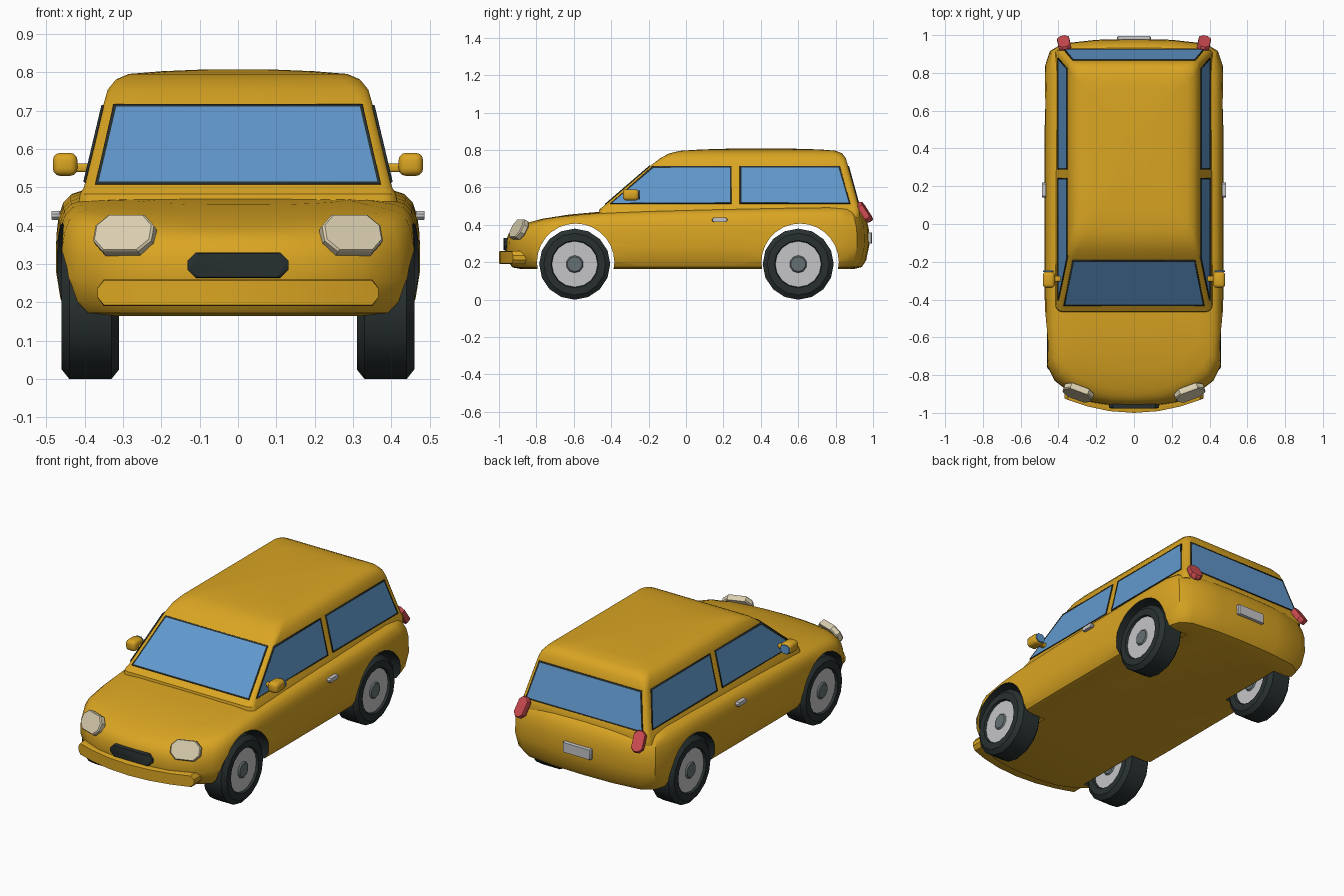
import bpy, bmesh, math
from mathutils import Vector, Matrix, Euler

if "Cube" in bpy.data.objects:
    bpy.data.objects.remove(bpy.data.objects["Cube"])

def mat(name, c):
    m = bpy.data.materials.new(name)
    m.diffuse_color = (*c, 1)
    m.use_nodes = True
    m.node_tree.nodes["Principled BSDF"].inputs["Base Color"].default_value = m.diffuse_color
    return m

YELLOW = mat("yellow paint", (0.70, 0.376, 0.016))
DARK = mat("dark rubber", (0.022, 0.03, 0.03))
GLASS = mat("blue glass", (0.12, 0.32, 0.62))
SILVER = mat("silver", (0.56, 0.56, 0.58))
HUB = mat("dark grey", (0.13, 0.16, 0.17))
CREAM = mat("cream lamp", (0.70, 0.62, 0.43))
RED = mat("red lamp", (0.60, 0.07, 0.08))

def finish(name, bm, mats, mirror=False, angle=35, fix=True):
    if fix:
        bmesh.ops.recalc_face_normals(bm, faces=bm.faces)
    me = bpy.data.meshes.new(name)
    bm.to_mesh(me)
    bm.free()
    for m in mats:
        me.materials.append(m)
    me.shade_smooth()
    me.set_sharp_from_angle(angle=math.radians(angle))
    ob = bpy.data.objects.new(name, me)
    bpy.context.collection.objects.link(ob)
    if mirror:
        ob.modifiers.new("mirror", 'MIRROR').use_mirror_merge = False
    return ob

def loft(rings):
    """Solid through closed rings, capped at both ends."""
    bm = bmesh.new()
    vs = [[bm.verts.new(p) for p in r] for r in rings]
    n = len(vs[0])
    for a, b in zip(vs, vs[1:]):
        for i in range(n):
            j = (i + 1) % n
            bm.faces.new((a[i], a[j], b[j], b[i]))
    bm.faces.new(vs[0])
    bm.faces.new(vs[-1])
    return bm

def lathe(profile, cy, cz, n=16):
    """Turn (x, radius) points about an x-axis line."""
    return loft([[(x, cy + r * math.sin(math.tau * i / n), cz + r * math.cos(math.tau * i / n))
                  for i in range(n)] for x, r in profile])

def pad(name, centre, size, cut, m, rot=(0, 0, 0), mirror=True):
    """Plate with cut corners, facing along y."""
    w, t, h = (s / 2 for s in size)
    o = [(w, cut - h), (w, h - cut), (w - cut, h), (cut - w, h),
         (-w, h - cut), (-w, cut - h), (cut - w, -h), (w - cut, -h)]
    e = min(0.006, t * 0.5)
    rings = [[(x * k, y, z * k) for x, z in o]
             for k, y in ((0.93, -t), (1, e - t), (1, t - e), (0.93, t))]
    bm = loft(rings)
    r = Euler([math.radians(a) for a in rot]).to_matrix().to_4x4()
    bmesh.ops.transform(bm, matrix=Matrix.Translation(centre) @ r, verts=bm.verts)
    return finish(name, bm, [m], mirror)

def lerp(table, v):
    for (a, p), (b, q) in zip(table, table[1:]):
        if v <= b:
            return p + (q - p) * max(0, (v - a) / (b - a))
    return table[-1][1]

# Lower body: plan outline stacked in rings, with a sloping top
HALF = [(0, -.965), (.12, -.96), (.22, -.945), (.33, -.9), (.42, -.83), (.46, -.75), (.47, -.6),
        (.472, -.45), (.475, -.2), (.475, .2), (.475, .6), (.47, .84), (.445, .915),
        (.38, .955), (.2, .975), (0, .98)]
PLAN = HALF + [(-x, y) for x, y in HALF[-2:0:-1]]
TOP = [(-.9, .395), (-.8, .425), (-.65, .447), (-.45, .465), (0, .48), (.9, .495)]
RINGS = [(.85, .92, 0), (.93, .96, .03), (.975, .983, .14), (1, 1, .38), (.998, .997, .65),
         (.985, .985, .8), (.96, .965, .91), (.92, .94, .97), (.86, .91, 1),
         (.74, .8, 1.01), (.62, .65, 1.02), (.5, .48, 1.02)]
bm = loft([[(x * sx, y * sy, .165 + t * (lerp(TOP, y * sy) - .165)) for x, y in PLAN]
           for sx, sy, t in RINGS])
body = finish("lower_body", bm, [YELLOW, DARK])

# Wheel arches cut into the hollow shell
for cy in (-.59, .61):
    bm = lathe([(.31, .207), (.6, .207)], cy, .2, 28)
    for f in bm.faces:
        f.material_index = 1
    cutter = finish("arch_cutter", bm, [YELLOW, DARK], mirror=True)
    cutter.hide_render = True
    b = body.modifiers.new("arch", 'BOOLEAN')
    b.operation, b.object, b.solver = 'DIFFERENCE', cutter, 'EXACT'
    bpy.context.view_layer.objects.active = body
    bpy.ops.object.modifier_apply(modifier=b.name)
    bpy.data.objects.remove(cutter)
bm = bmesh.new()
bm.from_mesh(body.data)
inner = [f for f in bm.faces if f.material_index == 1 and abs(f.normal.x) > .9]
bmesh.ops.delete(bm, geom=inner, context='FACES')
bm.to_mesh(body.data)
bm.free()
body.data.set_sharp_from_angle(angle=math.radians(35))

# Cabin: rounded rectangles stacked up to the roof
def rounded(z, yf, yb, hw, r, n=4):
    pts = []
    for k, (cx, cy) in enumerate(((hw - r, yb - r), (r - hw, yb - r), (r - hw, yf + r), (hw - r, yf + r))):
        for i in range(n + 1):
            a = math.pi / 2 * (k + i / n)
            pts.append((cx + r * math.cos(a), cy + r * math.sin(a), z))
    return pts

CABIN = [(.44, -.47, .93, .42, .04), (.483, -.463, .932, .412, .035), (.5, -.44, .925, .402, .03),
         (.72, -.185, .865, .35, .03), (.755, -.14, .855, .34, .04), (.782, -.09, .835, .318, .05),
         (.796, -.03, .8, .285, .06), (.803, .08, .72, .2, .06), (.808, .25, .55, .08, .04)]
finish("cabin", loft([rounded(*c) for c in CABIN]), [YELLOW])

# Windows: thin plates with a dark rim and inset glass
def window(name, pts, mirror=False):
    bm = bmesh.new()
    f = bm.faces.new([bm.verts.new(p) for p in pts])
    f.normal_update()
    if f.normal.dot(f.calc_center_median() - Vector((0, .3, .5))) < 0:
        f.normal_flip()
    bmesh.ops.translate(bm, vec=f.normal * .005, verts=bm.verts)
    rim = bmesh.ops.inset_individual(bm, faces=[f], thickness=.011, depth=-.002)["faces"]
    for g in rim:
        g.material_index = 1
    f.material_index = 0
    ob = finish(name, bm, [GLASS, DARK], mirror, 1, fix=False)
    s = ob.modifiers.new("thickness", 'SOLIDIFY')
    s.thickness, s.offset = .006, -1

def wall(z, a, b):
    return a + (b - a) * (z - .5) / .22

LO, HI = .508, .714
def side(y, z):
    return (wall(z, .402, .35), y, z)
window("front_side_window", [side(-.405, LO + .005), side(.243, LO + .005), side(.243, HI), side(-.178, HI)], True)
window("rear_side_window", [side(.288, LO + .005), side(.878, LO + .005), side(.822, HI), side(.288, HI)], True)
for name, a, b in (("windshield", -.44, -.185), ("rear_window", .925, .865)):
    window(name, [(-.372, wall(LO, a, b), LO), (.372, wall(LO, a, b), LO),
                  (.325, wall(HI, a, b), HI), (-.325, wall(HI, a, b), HI)])

# Wheels
for end, cy in (("front", -.595), ("rear", .6)):
    finish(end + "_tyre", lathe([(.33, .12), (.31, .127), (.31, .165), (.33, .19), (.44, .19), (.46, .165),
                                 (.46, .127), (.44, .12)], cy, .19), [DARK], True)
    finish(end + "_rim", lathe([(.325, .124), (.447, .124)], cy, .19), [SILVER], True)
    finish(end + "_hub", lathe([(.318, .04), (.325, .047), (.447, .047), (.455, .04)], cy, .19, 10), [HUB], True)

# Bumper: a bowed bar with tapered ends
rings = []
for x in (-.367, -.35, -.25, -.13, 0, .13, .25, .35, .367):
    y, h = -1 + .075 * (x / .365) ** 2, .012 if abs(x) > .36 else .035
    rings.append([(x, y, .225 - h * .9), (x, y, .225 + h * .9), (x, y + .01, .225 + h),
                  (x, y + .07, .225 + h), (x, y + .07, .225 - h), (x, y + .01, .225 - h)])
finish("front_bumper", loft(rings), [YELLOW])

# Lamps, grille, plate and door handles
pad("headlight", (.295, -.893, .375), (.162, .036, .108), .032, CREAM, (-27, 0, 20))
pad("grille", (0, -.962, .297), (.264, .03, .066), .022, DARK, mirror=False)
pad("tail_light", (.37, .955, .468), (.066, .032, .118), .02, RED, (33, 0, -12))
pad("rear_plate", (0, .982, .33), (.18, .026, .06), .004, SILVER, mirror=False)
pad("door_handle", (.476, .18, .427), (.082, .022, .024), .008, SILVER, (0, 0, 90))

# Door mirrors
def box(name, centre, size, bevel):
    bm = bmesh.new()
    bmesh.ops.create_cube(bm, size=1)
    bmesh.ops.transform(bm, matrix=Matrix.Translation(centre) @ Matrix.Diagonal((*size, 1)), verts=bm.verts)
    bmesh.ops.bevel(bm, geom=bm.edges[:], offset=bevel, segments=3, profile=.5, affect='EDGES')
    return finish(name, bm, [YELLOW], True)

box("mirror_housing", (.451, -.295, .56), (.064, .086, .06), .019)
box("mirror_arm", (.395, -.29, .551), (.07, .03, .022), .006)
pad("mirror_glass", (.454, -.251, .56), (.058, .008, .05), .014, GLASS)
